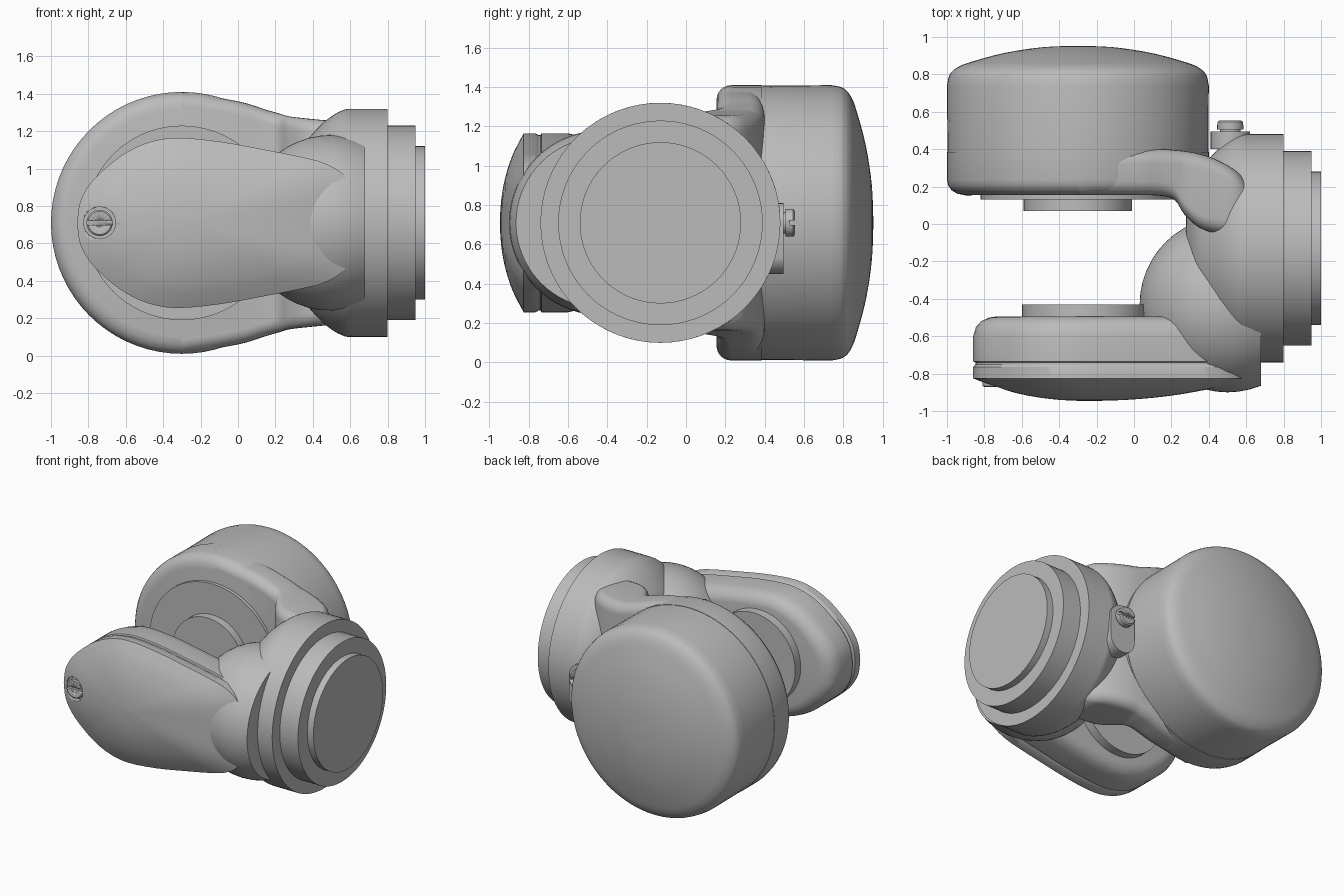
import bpy, bmesh, math
from mathutils import Vector

cube = bpy.data.objects.get("Cube")
if cube:
    bpy.data.objects.remove(cube)

grey = bpy.data.materials.new("cast_grey")
grey.use_nodes = True
COLOR = (0.5, 0.5, 0.5, 1)
grey.diffuse_color = COLOR
grey.node_tree.nodes["Principled BSDF"].inputs["Base Color"].default_value = COLOR

MID = 0.71      # height of both joint axes
SEG = 72


def loft(name, rings, angle=32):
    """Skin a list of equal-length rings and close both ends."""
    bm = bmesh.new()
    loops = [[bm.verts.new(p) for p in ring] for ring in rings]
    n = len(loops[0])
    for a, b in zip(loops, loops[1:]):
        for i in range(n):
            j = (i + 1) % n
            bm.faces.new((a[i], a[j], b[j], b[i]))
    bm.faces.new(loops[0])
    bm.faces.new(loops[-1])
    bmesh.ops.remove_doubles(bm, verts=bm.verts, dist=0.0005)
    bmesh.ops.recalc_face_normals(bm, faces=bm.faces)
    mesh = bpy.data.meshes.new(name)
    bm.to_mesh(mesh)
    bm.free()
    mesh.materials.append(grey)
    obj = bpy.data.objects.new(name, mesh)
    bpy.context.collection.objects.link(obj)
    bpy.ops.object.select_all(action='DESELECT')
    obj.select_set(True)
    bpy.context.view_layer.objects.active = obj
    bpy.ops.object.shade_smooth_by_angle(angle=math.radians(angle))
    return obj


def turned(name, axis, center, profile, angle=32):
    """Revolve (position, radius) pairs about a line along x or y."""
    rings = []
    for pos, r in profile:
        r = max(r, 0.0001)
        ring = []
        for i in range(SEG):
            t = math.tau * i / SEG
            u, w = r * math.cos(t), r * math.sin(t)
            ring.append((pos, center + u, MID + w) if axis == 'x'
                        else (center + u, pos, MID + w))
        rings.append(ring)
    return loft(name, rings, angle)


def spline(points, steps=4):
    """Smooth curve through points (Catmull-Rom), any dimension."""
    pts = [Vector(p) for p in points]
    out = []
    for i in range(len(pts) - 1):
        a, b = pts[max(i - 1, 0)], pts[i]
        c, d = pts[i + 1], pts[min(i + 2, len(pts) - 1)]
        for k in range(steps):
            t = k / steps
            out.append(0.5 * (2 * b + (c - a) * t + (2 * a - 5 * b + 4 * c - d) * t * t
                              + (3 * b - a - 3 * c + d) * t ** 3))
    return out + [pts[-1]]


def subtract(obj, cutter):
    mod = obj.modifiers.new("cut", 'BOOLEAN')
    mod.operation = 'DIFFERENCE'
    mod.solver = 'EXACT'
    mod.object = cutter
    cutter.hide_render = True
    cutter.hide_set(True)


def box(name, lo, hi):
    corners = ((0, 0), (1, 0), (1, 1), (0, 1))
    return loft(name, [[((lo, hi)[a][0], y, (lo, hi)[b][2]) for a, b in corners]
                       for y in (lo[1], hi[1])])


# Wrist body with stepped flange, turned about x
dome = spline([(0.28, 0.2), (0.33, 0.38), (0.42, 0.5), (0.5, 0.57), (0.57, 0.606), (0.62, 0.61)])
turned("wrist_body", 'x', -0.13, [(0.275, 0)] + [tuple(p) for p in dome] + [(0.8, 0.61), (0.8, 0)])
turned("flange_step", 'x', -0.13, [(0.75, 0), (0.75, 0.52), (0.95, 0.52), (0.95, 0)])
turned("flange_face", 'x', -0.13, [(0.9, 0), (0.9, 0.41), (1, 0.41), (1, 0)])

# Rounded bulge inside the fork
turned("inner_bulge", 'x', -0.43, [(0.5 - 0.47 * math.cos(math.pi * i / 24),
                                    0.47 * math.sin(math.pi * i / 24)) for i in range(16)])

# Rear joint housing and domed cap, turned about y
turned("rear_housing", 'y', -0.3, [(0.155, 0), (0.155, 0.61), (0.162, 0.645), (0.18, 0.675),
                                   (0.205, 0.693), (0.235, 0.7), (0.385, 0.7), (0.385, 0)])
cap = spline([(0.74, 0.7), (0.8, 0.685), (0.84, 0.64), (0.87, 0.56), (0.915, 0.39), (0.945, 0.19), (0.953, 0)])
turned("rear_cap", 'y', -0.3, [(0.385, 0), (0.385, 0.697)] + [tuple(p) for p in cap])
turned("rear_rim", 'y', -0.3, [(0.13, 0), (0.13, 0.52), (0.2, 0.52), (0.2, 0)])
turned("rear_pad", 'y', -0.3, [(0.07, 0), (0.07, 0.29), (0.2, 0.29), (0.2, 0)])

# Rear fork arm: rounded sections (x, inner y, outer y, half height) bending into the body
stations = spline([(-0.3, 0.155, 0.385, 0.7), (0, 0.155, 0.395, 0.65), (0.15, 0.15, 0.4, 0.605),
                   (0.22, 0.125, 0.395, 0.585), (0.27, 0.05, 0.39, 0.57), (0.35, -0.02, 0.375, 0.56),
                   (0.45, -0.05, 0.34, 0.55), (0.55, -0.05, 0.28, 0.54), (0.62, 0, 0.2, 0.5)])
sections = []
for x, y0, y1, h in stations:
    ring = []
    for sy, sz, start in ((1, 1, 0), (0, 1, 1), (0, -1, 2), (1, -1, 3)):
        r = 0.075
        cy, cz = (y1 - r if sy else y0 + r), MID + sz * (h - r)
        for k in range(7):
            t = (start + k / 6) * math.pi / 2
            ring.append((x, cy + r * math.cos(t), cz + r * math.sin(t)))
    sections.append(ring)
loft("rear_arm", sections, 50)

# Front fork arm and its domed cover share one outline
half = spline([(-0.86, 0), (-0.845, 0.11), (-0.79, 0.21), (-0.7, 0.3), (-0.6, 0.375), (-0.48, 0.43),
               (-0.33, 0.455), (-0.1, 0.435), (0.15, 0.39), (0.35, 0.35), (0.46, 0.32),
               (0.55, 0.27), (0.6, 0.2), (0.615, 0.1), (0.615, 0)], 3)
outline = [(x, h) for x, h in half] + [(x, -h) for x, h in half[-2:0:-1]]


def slices(levels, cx=-0.25):
    return [[(cx + (x - cx) * s, y, MID + h * s) for x, h in outline] for y, s in levels]


loft("front_arm", slices([(-0.495, 0.8), (-0.5, 0.86), (-0.52, 0.93), (-0.55, 0.975), (-0.6, 1),
                          (-0.735, 1), (-0.74, 0.98), (-0.76, 0.98)]))
dome = [tuple(p) for p in spline([(-0.825, 1), (-0.85, 0.9), (-0.885, 0.74), (-0.92, 0.5),
                                  (-0.94, 0.25), (-0.947, 0.001)], 3)]
cover = loft("front_cover", slices([(-0.75, 0.98), (-0.765, 1)] + dome))
turned("front_pad", 'y', -0.26, [(-0.43, 0), (-0.43, 0.34), (-0.52, 0.34), (-0.52, 0)])

# Recessed slotted screw in the cover
subtract(cover, turned("screw_hole_cutter", 'y', -0.74, [(-1, 0), (-1, 0.085), (-0.83, 0.085), (-0.83, 0)]))
screw = turned("front_screw", 'y', -0.74, [(-0.82, 0), (-0.82, 0.07), (-0.865, 0.07), (-0.872, 0.062), (-0.872, 0)])
subtract(screw, box("front_slot_cutter", (-0.83, -0.9, MID - 0.012), (-0.65, -0.855, MID + 0.012)))

# Rear stop plate with slotted screw
tab = []
for i in range(32):
    t = math.tau * i / 32
    tab.append((0.515 + 0.105 * math.cos(t), 0.105 * math.sin(t) + (0.705 if i < 16 else 0.555)))
loft("stop_plate", [[(x, y, z) for x, z in tab] for y in (0.4, 0.495)])
stop = turned("stop_screw", 'y', 0.515, [(0.45, 0), (0.45, 0.055), (0.505, 0.055), (0.505, 0.07),
                                         (0.545, 0.07), (0.553, 0.06), (0.553, 0)])
subtract(stop, box("stop_slot_cutter", (0.42, 0.53, MID - 0.012), (0.61, 0.6, MID + 0.012)))

# Small index mark on the rear housing
box("index_mark", (-0.9, 0.15, MID - 0.04), (-0.87, 0.158, MID + 0.04))
